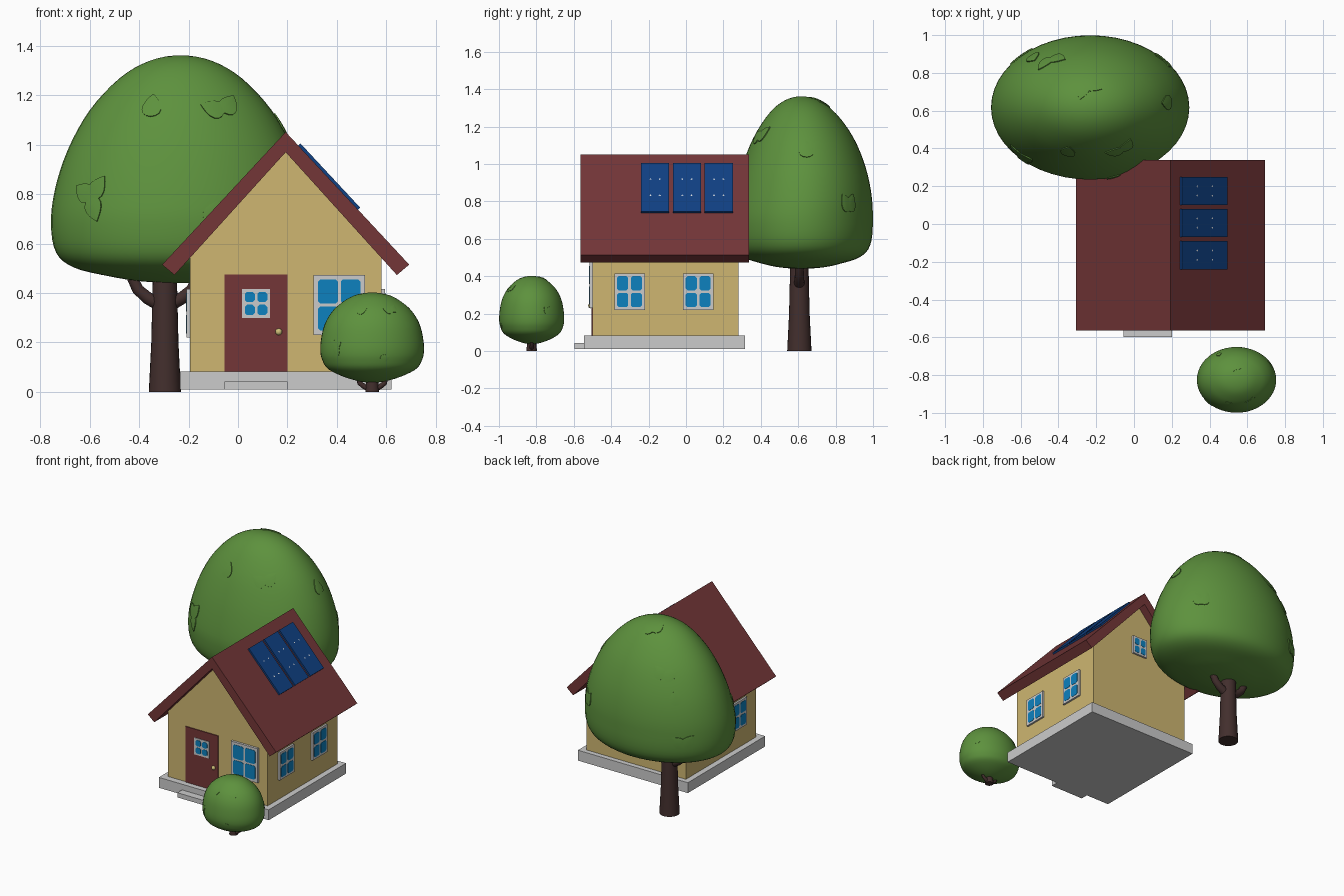
import bpy, bmesh, math
from mathutils import Vector, Matrix
from mathutils.bvhtree import BVHTree

if "Cube" in bpy.data.objects:
    bpy.data.objects.remove(bpy.data.objects["Cube"])


def mat(name, r, g, b):
    m = bpy.data.materials.new(name)
    m.diffuse_color = (r, g, b, 1)
    m.use_nodes = True
    m.node_tree.nodes["Principled BSDF"].inputs["Base Color"].default_value = m.diffuse_color
    return m


GREEN = mat("leaf green", 0.11, 0.285, 0.047)
WALL = mat("wall yellow", 0.62, 0.47, 0.165)
RED = mat("roof red", 0.175, 0.037, 0.039)
BARK = mat("bark brown", 0.055, 0.028, 0.026)
STONE = mat("stone grey", 0.60, 0.60, 0.60)
GLASS = mat("window blue", 0.004, 0.22, 0.52)
SOLAR = mat("solar blue", 0.005, 0.052, 0.23)
BRASS = mat("brass", 0.62, 0.52, 0.19)
WHITE = mat("white", 0.80, 0.80, 0.80)


def finish(name, bm, mats, smooth=False):
    bmesh.ops.recalc_face_normals(bm, faces=bm.faces)
    me = bpy.data.meshes.new(name)
    bm.to_mesh(me)
    bm.free()
    for m in mats:
        me.materials.append(m)
    ob = bpy.data.objects.new(name, me)
    bpy.context.collection.objects.link(ob)
    if smooth:
        bpy.context.view_layer.objects.active = ob
        ob.select_set(True)
        bpy.ops.object.shade_smooth_by_angle(angle=math.radians(40))
        ob.select_set(False)
    return ob


def add_prism(bm, pts, y0, y1, index=0):
    """Extrude an x/z outline from y0 to y1."""
    a = [bm.verts.new((x, y0, z)) for x, z in pts]
    b = [bm.verts.new((x, y1, z)) for x, z in pts]
    n = len(pts)
    fs = [bm.faces.new(a), bm.faces.new(b[::-1])]
    fs += [bm.faces.new((a[i], b[i], b[(i + 1) % n], a[(i + 1) % n])) for i in range(n)]
    for f in fs:
        f.material_index = index


def prism(name, pts, y0, y1, m):
    bm = bmesh.new()
    add_prism(bm, pts, y0, y1)
    return finish(name, bm, [m])


def rect(x0, x1, z0, z1, c=0.0):
    """Rectangle outline, corners cut by c."""
    if not c:
        return [(x0, z0), (x1, z0), (x1, z1), (x0, z1)]
    return [(x0 + c, z0), (x1 - c, z0), (x1, z0 + c), (x1, z1 - c),
            (x1 - c, z1), (x0 + c, z1), (x0, z1 - c), (x0, z0 + c)]


def window(name, loc, turn, w, h, border=0.015, gap=0.014, depth=0.013):
    """Frame with four cut-corner panes, facing -y before turning."""
    bm = bmesh.new()
    add_prism(bm, rect(-w / 2, w / 2, -h / 2, h / 2), -depth, 0.005)
    for sx in (-1, 1):
        for sz in (-1, 1):
            xs = sorted((sx * gap / 2, sx * (w / 2 - border)))
            zs = sorted((sz * gap / 2, sz * (h / 2 - border)))
            add_prism(bm, rect(*xs, *zs, 0.009), -depth - 0.002, -depth + 0.002, 1)
    ob = finish(name, bm, [STONE, GLASS])
    ob.matrix_world = Matrix.Translation(loc) @ Matrix.Rotation(math.radians(turn), 4, 'Z')


# House body
CX = 0.193
prism("walls", [(CX - .388, .08), (CX + .388, .08), (CX + .388, .546), (CX, .976),
                (CX - .388, .546)], -.50, .28, WALL)
prism("roof", [(CX, 1.052), (CX - .5, .515), (CX - .45, .473), (CX, .97),
               (CX + .45, .473), (CX + .5, .515)], -.565, .338, RED)
prism("foundation", rect(CX - .428, CX + .428, .01, .083), -.545, .315, STONE)
prism("door_step", rect(-.055, .20, .01, .043), -.597, -.54, STONE)

# Door with window and knob
prism("door", rect(-.055, .20, .08, .475), -.506, -.49, RED)
window("door_window", (.073, -.506, .358), 0, .115, .118, .012, .010, .004)
bm = bmesh.new()
bmesh.ops.create_uvsphere(bm, u_segments=16, v_segments=10, radius=.014,
                          matrix=Matrix.Translation((.165, -.509, .243)))
finish("door_knob", bm, [BRASS], True)

# Windows on all walls
window("front_window", (.41, -.50, .352), 0, .208, .242, .018, .012, .016)
for y in (-.302, .065):
    window("right_window", (CX + .388, y, .318), 90, .163, .195)
    window("left_window", (CX - .388, y, .318), -90, .163, .195)
window("back_window", (CX, .28, .67), 180, .115, .13, .012, .012)

# Solar panels on the right slope, with small white cell marks
down = Vector((.5, 0, -.537)).normalized()
out = Vector((.537, 0, .5)).normalized()
start = Vector((CX, 0, 1.052)) + down * .075
LEN = .355
for y0 in (-.24, -.07, .10):
    bm = bmesh.new()
    ps = [start, start + down * LEN, start + down * LEN + out * .012, start + out * .012]
    add_prism(bm, [(p.x, p.z) for p in ps], y0, y0 + .15)
    for i in (1, 2):
        for j in (1, 2):
            c = start + down * LEN * i / 3 + out * .0135 + Vector((0, y0 + .05 * j, 0))
            side = Vector((0, .006, 0))
            f = bm.faces.new([bm.verts.new(c + v) for v in
                              (side, down * .006, -side, -down * .006)])
            f.material_index = 1
    finish("solar_panel", bm, [SOLAR, WHITE])


def add_tube(bm, path, sides=20):
    """Tube through (x, y, z, radius) points, capped."""
    rings = []
    for i, p in enumerate(path):
        a, b = path[max(i - 1, 0)], path[min(i + 1, len(path) - 1)]
        q = (Vector(b[:3]) - Vector(a[:3])).to_track_quat('Z', 'Y')
        rings.append([bm.verts.new(Vector(p[:3]) + q @ Vector(
            (p[3] * math.cos(t), p[3] * math.sin(t), 0)))
            for t in (2 * math.pi * k / sides for k in range(sides))])
    for r, s in zip(rings, rings[1:]):
        for k in range(sides):
            bm.faces.new((r[k], r[(k + 1) % sides], s[(k + 1) % sides], s[k]))
    bm.faces.new(rings[0])
    bm.faces.new(rings[-1])


def catmull(pts, steps=4):
    p = [(-pts[1][0], pts[1][1])] + pts + [(-pts[-2][0], pts[-2][1])]
    res = []
    for a, b, c, d in zip(p, p[1:], p[2:], p[3:]):
        for s in range(steps):
            t = s / steps
            res.append(tuple(.5 * (2 * b[k] + (c[k] - a[k]) * t
                       + (2 * a[k] - 5 * b[k] + 4 * c[k] - d[k]) * t * t
                       + (3 * b[k] - a[k] - 3 * c[k] + d[k]) * t ** 3) for k in (0, 1)))
    return res[1:]


def crown(name, profile, c, rx, ry, height, lean, leaves, size):
    """Lathed oval crown with raised leaf plates; c is the bottom centre."""
    bm = bmesh.new()
    n = 48
    lo, hi = bm.verts.new(c), bm.verts.new((c[0], c[1] + lean * .3, c[2] + height))
    rings = [[bm.verts.new((c[0] + rx * r * math.cos(2 * math.pi * k / n),
                            c[1] + ry * r * math.sin(2 * math.pi * k / n) + lean * max(t - .3, 0) * (1 - t) * 2,
                            c[2] + height * t)) for k in range(n)] for r, t in catmull(profile)]
    hi.co.y = c[1]
    for k in range(n):
        m = (k + 1) % n
        bm.faces.new((lo, rings[0][m], rings[0][k]))
        bm.faces.new((hi, rings[-1][k], rings[-1][m]))
        for r, s in zip(rings, rings[1:]):
            bm.faces.new((r[k], r[m], s[m], s[k]))
    bmesh.ops.recalc_face_normals(bm, faces=bm.faces)
    tree = BVHTree.FromBMesh(bm)
    finish(name, bm, [GREEN], True)
    mid = Vector((c[0], c[1], c[2] + height * .45))
    bm = bmesh.new()
    for az, el, rots in leaves:
        a, e = math.radians(az), math.radians(el)
        d = Vector((rx * math.cos(e) * math.cos(a), ry * math.cos(e) * math.sin(a),
                    height * .55 * math.sin(e))).normalized()
        p, nrm = tree.ray_cast(mid, d)[:2]
        u = Vector((0, 0, 1)).cross(nrm).normalized()
        v = nrm.cross(u)
        for rot in rots:
            q = math.radians(rot)
            tip, wide = v * math.cos(q) + u * math.sin(q), u * math.cos(q) - v * math.sin(q)
            base = p + tip * size * (.0 if len(rots) == 1 else 1.0)
            loops = []
            for scale, lift in ((1, -.06), (1, .10), (.5, .12)):
                ring = []
                for k in range(16):
                    t = 2 * math.pi * k / 16
                    w = base + size * scale * (tip * math.cos(t)
                                               + wide * math.sin(t) * abs(math.sin(t / 2)))
                    hit, hn = tree.find_nearest(w)[:2]
                    ring.append(bm.verts.new(hit + hn * size * lift))
                loops.append(ring)
            for r, s in zip(loops, loops[1:]):
                for k in range(16):
                    bm.faces.new((r[k], r[(k + 1) % 16], s[(k + 1) % 16], s[k]))
            bm.faces.new(loops[-1])
    finish(name + "_leaves", bm, [GREEN], True)


# Large tree behind the house
crown("tree_crown", [(0, 0), (.3, .008), (.55, .03), (.82, .068), (.96, .134), (1, .26), (.97, .41),
                     (.87, .586), (.70, .76), (.47, .90), (.24, .976), (0, 1)],
      (-.232, .617, .44), .525, .382, .922, .05,
      [(250, 43, [0]), (299, 38, [-65, 35]), (225, -8, [-60, 30, 160]), (285, -14, [25]),
       (42, -12, [-25, 25]), (5, 30, [0]), (135, -22, [-50, 40]), (130, 15, [0]),
       (120, 30, [-40, 60]), (100, 69, [-60, 20])], .052)
bm = bmesh.new()
tx, ty = -.296, .606
add_tube(bm, [(tx, ty, 0, .065), (tx, ty, .2, .055), (tx, ty, .5, .048)], 24)
for s in (-1, 1):
    add_tube(bm, [(tx + s * .02, ty, .355, .03), (tx + s * .07, ty, .38, .026),
                  (tx + s * .11, ty, .415, .024), (tx + s * .14, ty, .48, .022)], 14)
finish("tree_trunk", bm, [BARK], True)

# Small bush in front
crown("bush_crown", [(0, 0), (.44, .045), (.83, .145), (.96, .25), (1, .36), (.98, .5),
                     (.92, .64), (.81, .76), (.64, .865), (.35, .967), (0, 1)],
      (.543, -.825, .037), .21, .174, .365, 0,
      [(225, -5, [-50, 40, 160]), (255, 40, [60]), (300, 38, [-60, 30]), (285, -18, [70]),
       (30, 0, [-25, 25]), (120, 25, [0]), (100, 65, [-60, 30])], .021)
bm = bmesh.new()
bx, by = .543, -.825
add_tube(bm, [(bx, by, 0, .028), (bx, by, .08, .022)])
for s in (-1, 1):
    add_tube(bm, [(bx + s * .008, by, .012, .012), (bx + s * .03, by, .02, .011),
                  (bx + s * .05, by, .035, .01), (bx + s * .06, by, .07, .009)], 12)
finish("bush_trunk", bm, [BARK], True)
